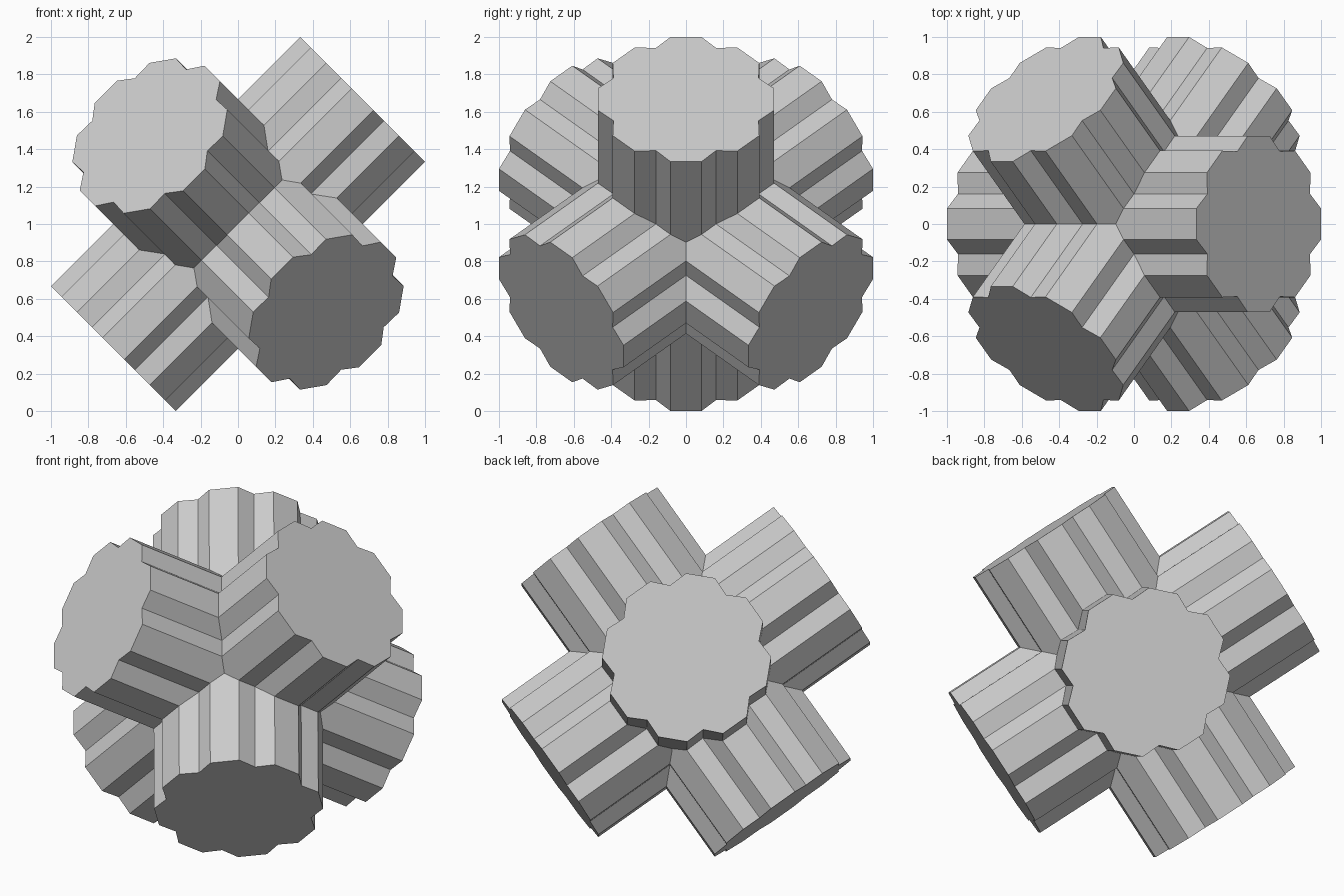
import bpy, bmesh, math
from mathutils import Vector, Matrix

if "Cube" in bpy.data.objects:
    bpy.data.objects.remove(bpy.data.objects["Cube"])

HALF_LENGTH = 0.943
APOTHEM = 0.471      # centre to the flat of a ridge
RIDGE_HALF = 0.083   # half the width of a ridge flat
NOTCH_R = 0.42       # centre to the bottom of a notch
S = math.sqrt(2)

# three mutually perpendicular bar axes
AXES = [Vector((1, 0, 1)).normalized(),
        Vector((-1, S, 1)).normalized(),
        Vector((-1, -S, 1)).normalized()]


def fluted_profile():
    # eight flat ridges with a V notch between each pair
    pts = []
    for i in range(8):
        a = i * math.pi / 4
        for h in (-RIDGE_HALF, RIDGE_HALF):
            pts.append((APOTHEM * math.cos(a) - h * math.sin(a),
                        APOTHEM * math.sin(a) + h * math.cos(a)))
        n = a + math.pi / 8
        pts.append((NOTCH_R * math.cos(n), NOTCH_R * math.sin(n)))
    return pts


def fluted_bar(name, axis, side):
    up = axis.cross(side)
    bm = bmesh.new()
    verts = [bm.verts.new(side * u + up * v - axis * HALF_LENGTH)
             for u, v in fluted_profile()]
    face = bm.faces.new(verts)
    ext = bmesh.ops.extrude_face_region(bm, geom=[face], use_keep_orig=True)
    top = [g for g in ext["geom"] if isinstance(g, bmesh.types.BMVert)]
    bmesh.ops.translate(bm, verts=top, vec=axis * HALF_LENGTH * 2)
    bmesh.ops.translate(bm, verts=bm.verts, vec=(0, 0, 1))
    bmesh.ops.recalc_face_normals(bm, faces=bm.faces)
    mesh = bpy.data.meshes.new(name)
    bm.to_mesh(mesh)
    bm.free()
    obj = bpy.data.objects.new(name, mesh)
    bpy.context.collection.objects.link(obj)
    return obj


# three crossing bars
bars = [fluted_bar(f"fluted_bar_{i + 1}", AXES[i], AXES[(i + 1) % 3])
        for i in range(3)]

# fuse them into one solid
cross = bars[0]
cross.name = "fluted_cross"
bpy.context.view_layer.objects.active = cross
for bar in bars[1:]:
    mod = cross.modifiers.new("union", 'BOOLEAN')
    mod.operation = 'UNION'
    mod.solver = 'EXACT'
    mod.object = bar
    bpy.ops.object.modifier_apply(modifier=mod.name)
    bpy.data.objects.remove(bar)
